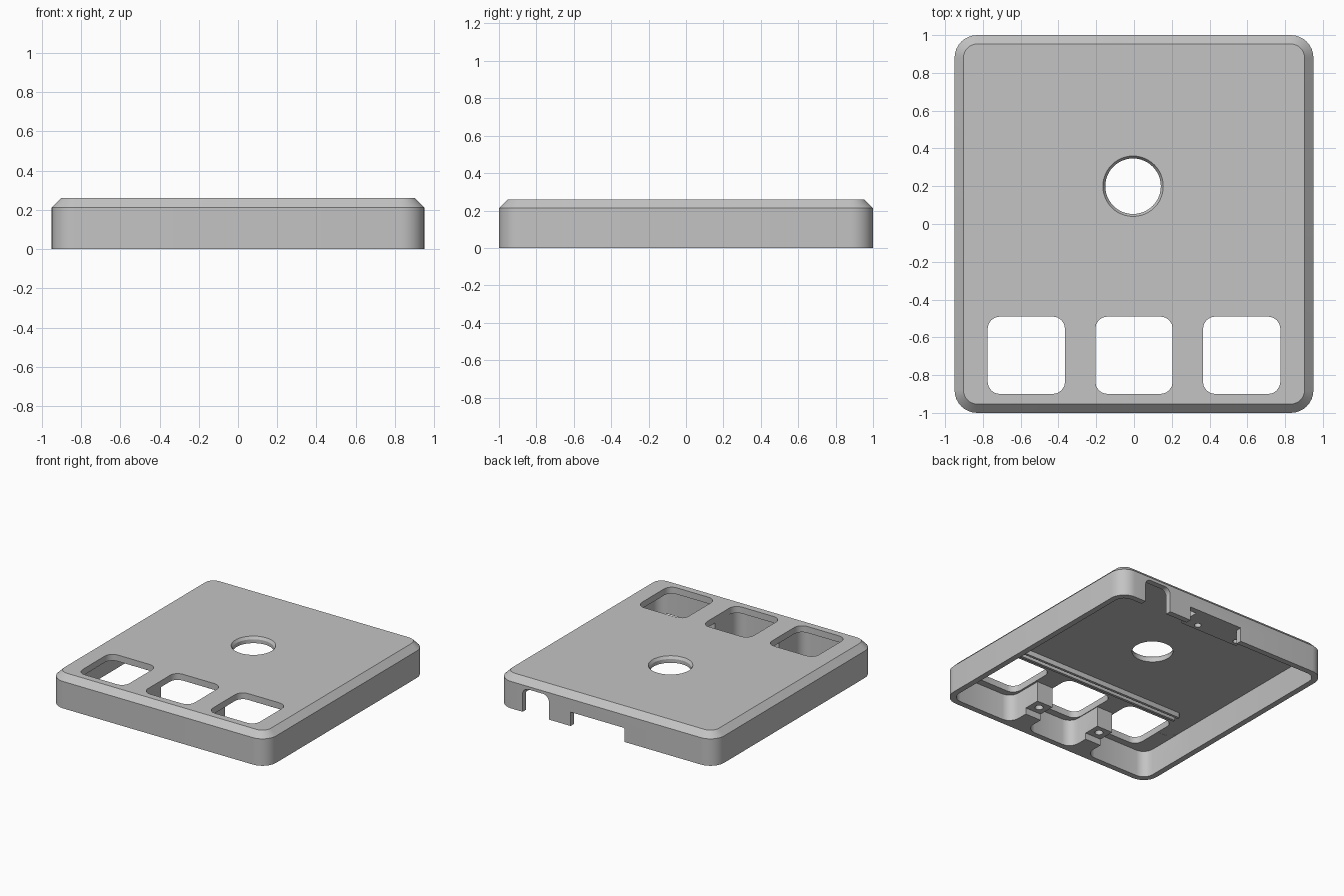
import bpy, bmesh, math
from mathutils import Matrix

if "Cube" in bpy.data.objects:
    bpy.data.objects.remove(bpy.data.objects["Cube"])

grey = bpy.data.materials.new("matte_grey")
grey.use_nodes = True
COLOUR = (0.55, 0.55, 0.55, 1)
grey.diffuse_color = COLOUR
grey.node_tree.nodes["Principled BSDF"].inputs["Base Color"].default_value = COLOUR


def outline(x0, x1, y0, y1, r, steps=8):
    """Rounded rectangle, counter-clockwise."""
    corners = [(x1 - r, y1 - r), (x0 + r, y1 - r), (x0 + r, y0 + r), (x1 - r, y0 + r)]
    points = []
    for quarter, (cx, cy) in enumerate(corners):
        for i in range(steps + 1):
            a = (quarter + i / steps) * math.pi / 2
            points.append((cx + r * math.cos(a), cy + r * math.sin(a)))
    return points


def circle(cx, cy, r, n=48):
    return [(cx + r * math.cos(2 * math.pi * i / n), cy + r * math.sin(2 * math.pi * i / n))
            for i in range(n)]


def loft(name, layers, upright=False):
    """Closed solid through (z, outline) layers; upright turns it to run along y."""
    bm = bmesh.new()
    rings = [[bm.verts.new((x, y, z)) for x, y in pts] for z, pts in layers]
    for low, high in zip(rings, rings[1:]):
        for i in range(len(low)):
            j = (i + 1) % len(low)
            bm.faces.new((low[i], low[j], high[j], high[i]))
    bm.faces.new(rings[0][::-1])
    bm.faces.new(rings[-1])
    if upright:
        bm.transform(Matrix.Rotation(math.pi / 2, 4, 'X'))
    bmesh.ops.remove_doubles(bm, verts=bm.verts, dist=1e-5)
    bmesh.ops.recalc_face_normals(bm, faces=bm.faces)
    mesh = bpy.data.meshes.new(name)
    bm.to_mesh(mesh)
    bm.free()
    mesh.materials.append(grey)
    obj = bpy.data.objects.new(name, mesh)
    bpy.context.collection.objects.link(obj)
    return obj


def block(name, x0, x1, y0, y1, z0, z1, r=0.005):
    pts = outline(x0, x1, y0, y1, r, 4)
    return loft(name, [(z0, pts), (z1, pts)])


def cut(target, cutter):
    mod = target.modifiers.new("cut", 'BOOLEAN')
    mod.operation, mod.solver, mod.object = 'DIFFERENCE', 'EXACT', cutter
    bpy.context.view_layer.objects.active = target
    bpy.ops.object.modifier_apply(modifier=mod.name)
    bpy.data.objects.remove(cutter)


# Outer shell with chamfered top
TOP, CEILING, CHAMFER, WALL = 0.26, 0.21, 0.047, 0.045
base = outline(-0.95, 0.95, -1, 1, 0.12)
crown = outline(-0.95 + CHAMFER, 0.95 - CHAMFER, -1 + CHAMFER, 1 - CHAMFER, 0.073)
shell = loft("shell", [(0, base), (TOP - CHAMFER, base), (TOP, crown)])

# Main cavity and three front pockets, leaving dividers between them
inner = 0.95 - WALL
cut(shell, block("cavity_cutter", -inner, inner, -0.66, 1 - WALL, -0.1, CEILING, 0.08))
for x0, x1 in ((-inner, -0.35), (-0.21, 0.21), (0.35, inner)):
    cut(shell, block("pocket_cutter", x0, x1, -1 + WALL, -0.45, -0.1, CEILING - 0.001, 0.08))

# Square windows in the top
for x in (-0.57, 0, 0.57):
    cut(shell, block("window_cutter", x - 0.205, x + 0.205, -0.9, -0.49, 0.1, 0.4, 0.065))

# Round hole, slightly flared upward
cut(shell, loft("hole_cutter", [(0.1, circle(-0.005, 0.2, 0.147)),
                                (TOP - 0.02, circle(-0.005, 0.2, 0.147)),
                                (TOP, circle(-0.005, 0.2, 0.16)),
                                (TOP + 0.1, circle(-0.005, 0.2, 0.16))]))

# Lowered screw bosses at the ends of the dividers
for x in (-0.28, 0.28):
    cut(shell, block("step_cutter", x - 0.1, x + 0.1, -0.79, -0.6, -0.1, 0.05))
    hole = circle(x, -0.725, 0.03, 20)
    cut(shell, loft("screw_cutter", [(-0.1, hole), (0.16, hole)]))

# Openings in the back wall
for x0, x1, height, r in ((-0.16, 0.31, 0.11, 0.004), (0.5, 0.73, 0.19, 0.05)):
    pts = outline(x0, x1, -0.2, height, r)
    cut(shell, loft("opening_cutter", [(-1.1, pts), (-0.9, pts)], upright=True))

# Connector shelf with screw holes behind the wide opening
shelf = block("connector_shelf", -0.3, 0.22, 0.78, 0.96, 0.11, CEILING + 0.01, 0.02)
for x in (-0.26, 0.1):
    hole = circle(x, 0.83, 0.025, 20)
    cut(shelf, loft("shelf_hole_cutter", [(0, hole), (0.18, hole)]))

# Paired ribs under the top, behind the windows
ribs = [block("ceiling_rib", -0.72, 0.72, y, y + 0.02, 0.17, CEILING + 0.01)
        for y in (-0.42, -0.37)]

for obj in [shell, shelf] + ribs:
    bpy.ops.object.select_all(action='DESELECT')
    obj.select_set(True)
    bpy.context.view_layer.objects.active = obj
    bpy.ops.object.shade_smooth_by_angle(angle=math.radians(30))
